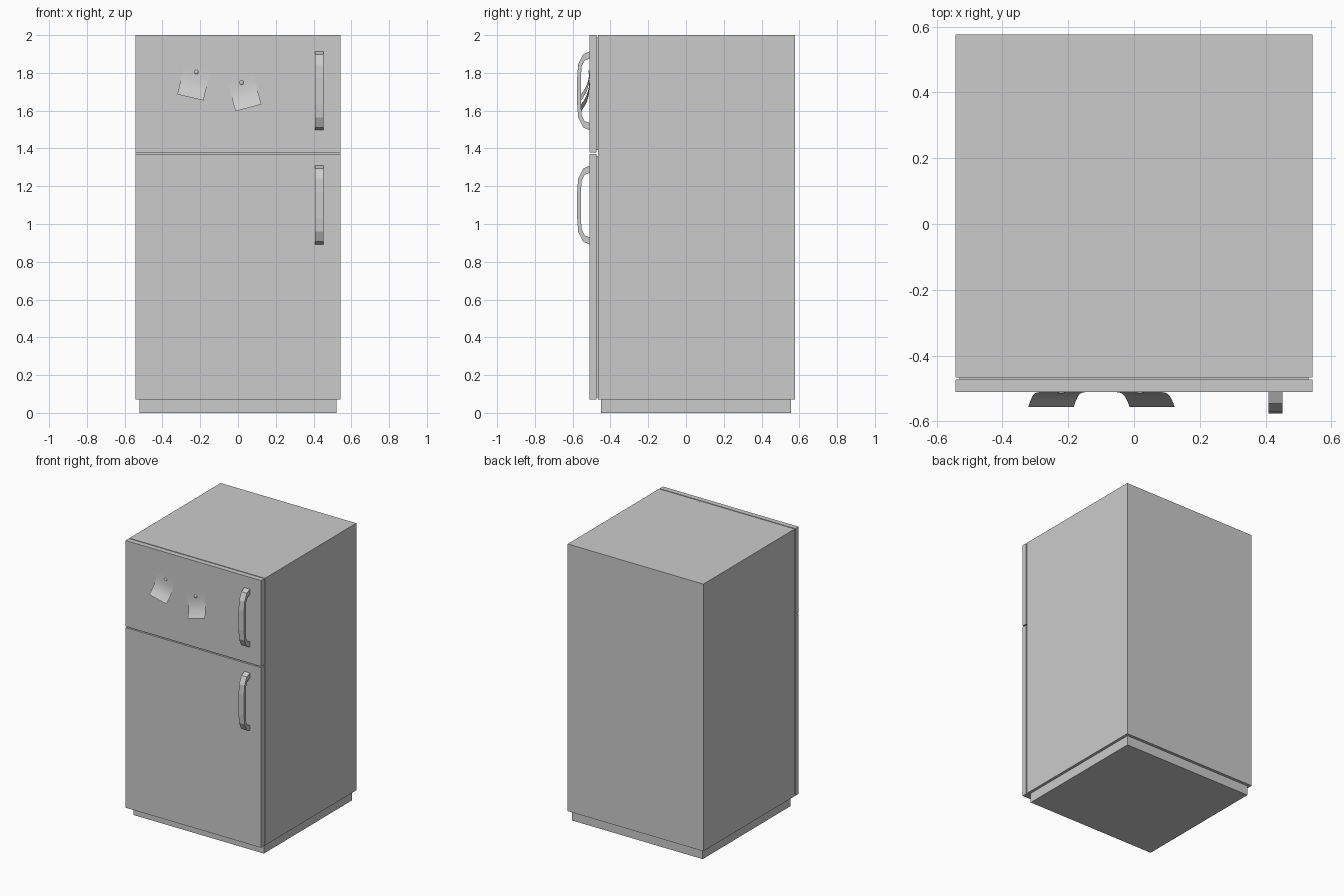
import bpy, bmesh, math
from mathutils import Matrix, Vector

if "Cube" in bpy.data.objects:
    bpy.data.objects.remove(bpy.data.objects["Cube"])


def finish(name, bm):
    bmesh.ops.recalc_face_normals(bm, faces=bm.faces)
    mesh = bpy.data.meshes.new(name)
    bm.to_mesh(mesh)
    bm.free()
    obj = bpy.data.objects.new(name, mesh)
    bpy.context.collection.objects.link(obj)
    return obj


def box(name, x, y, z):
    """Box from (min, max) ranges on each axis."""
    bm = bmesh.new()
    size = [r[1] - r[0] for r in (x, y, z)]
    mid = [(r[0] + r[1]) / 2 for r in (x, y, z)]
    bmesh.ops.create_cube(bm, size=1, matrix=Matrix.Translation(mid) @ Matrix.Diagonal((*size, 1)))
    return finish(name, bm)


def smooth(obj, angle=40):
    bpy.ops.object.select_all(action='DESELECT')
    obj.select_set(True)
    bpy.context.view_layer.objects.active = obj
    bpy.ops.object.shade_smooth_by_angle(angle=math.radians(angle))


W = 0.542
FRONT = -0.51
GAP = 1.375

# Cabinet, plinth and recessed door seals
box("cabinet", (-W, W), (-0.466, 0.576), (0.07, 2.0))
box("plinth", (-0.522, 0.522), (-0.45, 0.555), (0.0, 0.075))
doors = {"fridge": (0.07, GAP - 0.004), "freezer": (GAP + 0.004, 2.0)}
for part, (z0, z1) in doors.items():
    box(part + "_door", (-W, W), (FRONT, -0.473), (z0, z1))
    box(part + "_seal", (-W + 0.012, W - 0.012), (-0.475, -0.464), (z0 + 0.012, z1 - 0.012))


# Handles: bracket profile, mirrored top to bottom, extruded across x
def handle(name, zc):
    outer = [(-0.507, 0.21), (-0.545, 0.193), (-0.571, 0.14), (-0.576, 0.07)]
    inner = [(-0.507, 0.172), (-0.537, 0.16), (-0.552, 0.13), (-0.557, 0.07)]
    loop = (outer + [(y, -z) for y, z in reversed(outer)]
            + [(y, -z) for y, z in inner] + list(reversed(inner)))
    bm = bmesh.new()
    face = bm.faces.new([bm.verts.new((0.408, y, zc + z)) for y, z in loop])
    ext = bmesh.ops.extrude_face_region(bm, geom=[face])
    bmesh.ops.translate(bm, vec=(0.044, 0, 0),
                        verts=[v for v in ext["geom"] if isinstance(v, bmesh.types.BMVert)])
    finish(name, bm)


handle("fridge_handle", 1.10)
handle("freezer_handle", 1.705)


# Notes curling away from the freezer door, each pinned by a small round magnet
def note(name, x, z, tilt):
    curl = [(0, 0.046), (0.012, 0.037), (0.03, 0.026), (0.05, 0.016),
            (0.07, 0.009), (0.095, 0.004), (0.12, 0.002), (0.155, 0.001)]
    place = Matrix.Translation((x, FRONT, z)) @ Matrix.Rotation(math.radians(tilt), 4, 'Y')
    bm = bmesh.new()
    rows = [[bm.verts.new(place @ Vector((s * 0.071, -out, up))) for s in (-1, 1)]
            for up, out in curl]
    for a, b in zip(rows, rows[1:]):
        bm.faces.new((a[0], a[1], b[1], b[0]))
    smooth(finish(name, bm))

    bm = bmesh.new()
    bmesh.ops.create_uvsphere(bm, u_segments=12, v_segments=8, radius=0.012,
                              matrix=place @ Matrix.Translation((0, 0, 0.138))
                              @ Matrix.Diagonal((1, 0.6, 1, 1)))
    smooth(finish(name + "_magnet", bm))


note("left_note", -0.252, 1.67, 13)
note("right_note", 0.055, 1.615, -15)
